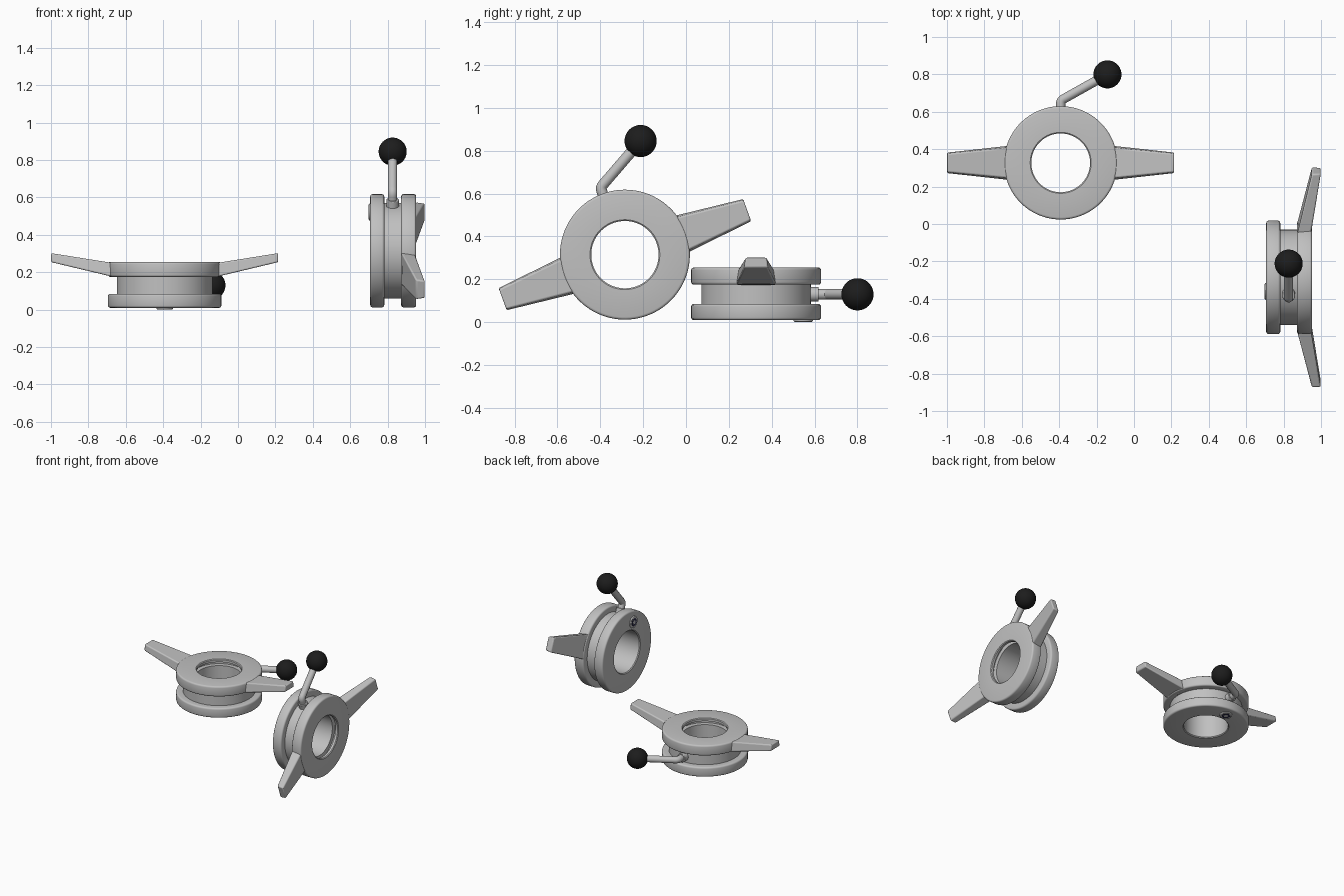
import bpy, bmesh, math
from mathutils import Matrix, Vector

if "Cube" in bpy.data.objects:
    bpy.data.objects.remove(bpy.data.objects["Cube"])


def material(name, rgb):
    m = bpy.data.materials.new(name)
    m.diffuse_color = (*rgb, 1)
    m.use_nodes = True
    m.node_tree.nodes["Principled BSDF"].inputs["Base Color"].default_value = m.diffuse_color
    return m


STEEL = material("brushed steel", (0.53, 0.53, 0.53))
BLACK = material("black plastic", (0.012, 0.012, 0.012))
NAVY = material("dark navy", (0.02, 0.02, 0.06))


def finish(name, bm, mat, world, bevel=0.0):
    bmesh.ops.recalc_face_normals(bm, faces=bm.faces)
    me = bpy.data.meshes.new(name)
    bm.to_mesh(me)
    bm.free()
    ob = bpy.data.objects.new(name, me)
    bpy.context.collection.objects.link(ob)
    me.materials.append(mat)
    ob.matrix_world = world
    if bevel:
        b = ob.modifiers.new("soft edges", 'BEVEL')
        b.width, b.segments, b.limit_method = bevel, 3, 'ANGLE'
    bpy.ops.object.select_all(action='DESELECT')
    ob.select_set(True)
    bpy.context.view_layer.objects.active = ob
    bpy.ops.object.shade_smooth_by_angle(angle=math.radians(35))
    return ob


def lathe(name, profile, mat, world, steps=96):
    """Spin a list of (radius, height) points around the z axis."""
    bm = bmesh.new()
    vs = [bm.verts.new((r, 0, z)) for r, z in profile]
    es = [bm.edges.new((a, b)) for a, b in zip(vs, vs[1:] + vs[:1])]
    bmesh.ops.spin(bm, geom=vs + es, axis=(0, 0, 1), cent=(0, 0, 0),
                   angle=2 * math.pi, steps=steps, use_merge=True)
    bmesh.ops.remove_doubles(bm, verts=bm.verts, dist=1e-5)
    return finish(name, bm, mat, world)


def rounded(r, z0, z1, c=0.012):
    """Outer edge of a flange with rounded rims, bottom to top."""
    arc = [math.radians(a) for a in (0, 30, 60, 90)]
    low = [(r - c + c * math.sin(a), z0 + c - c * math.cos(a)) for a in arc]
    high = [(r - c + c * math.cos(a), z1 - c + c * math.sin(a)) for a in arc]
    return low + high


def wing(name, side, world):
    # tapered arm rising from the upper flange
    bm = bmesh.new()
    ends = ((0.262, 0.094, 0.083, 0.172, 0.247), (0.607, 0.056, 0.049, 0.254, 0.302))
    loops = []
    for x, wide, narrow, z0, z1 in ends:
        pts = ((-wide, z0), (wide, z0), (narrow, z1), (-narrow, z1))
        loops.append([bm.verts.new((side * x, y, z)) for y, z in pts])
    for i in range(4):
        j = (i + 1) % 4
        bm.faces.new((loops[0][i], loops[0][j], loops[1][j], loops[1][i]))
    for l in loops:
        bm.faces.new(l)
    finish(name, bm, STEEL, world, 0.008)


def cylinder(name, r, depth, centre, rot, mat, world, bevel=0.0, sides=32):
    bm = bmesh.new()
    bmesh.ops.create_cone(bm, cap_ends=True, segments=sides, radius1=r, radius2=r,
                          depth=depth, matrix=Matrix.Translation(centre) @ rot)
    return finish(name, bm, mat, world, bevel)


def tube(name, points, r, mat, world):
    cu = bpy.data.curves.new(name, 'CURVE')
    cu.dimensions = '3D'
    cu.bevel_depth, cu.bevel_resolution, cu.use_fill_caps = r, 5, True
    sp = cu.splines.new('NURBS')
    sp.points.add(len(points) - 1)
    for p, co in zip(sp.points, points):
        p.co = (*co, 1)
    sp.order_u, sp.use_endpoint_u, sp.resolution_u = 3, True, 10
    tmp = bpy.data.objects.new(name + "_path", cu)
    bpy.context.collection.objects.link(tmp)
    me = bpy.data.meshes.new_from_object(tmp.evaluated_get(bpy.context.evaluated_depsgraph_get()))
    bpy.data.objects.remove(tmp)
    bm = bmesh.new()
    bm.from_mesh(me)
    bpy.data.meshes.remove(me)
    finish(name, bm, mat, world)


def clamp_nut(tag, world):
    # grooved body with a stepped bore
    profile = (rounded(0.303, 0.01, 0.085) + [(0.255, 0.085), (0.255, 0.175)]
               + rounded(0.303, 0.175, 0.255)
               + [(0.163, 0.255), (0.157, 0.25), (0.157, 0.232), (0.19, 0.232),
                  (0.19, 0.205), (0.157, 0.205), (0.157, 0.016), (0.163, 0.01)])
    lathe(tag + "_body", profile, STEEL, world)
    wing(tag + "_right_wing", 1, world)
    wing(tag + "_left_wing", -1, world)

    # lever: collar, bent rod, ball knob
    z = 0.13
    lie = Matrix.Rotation(math.pi / 2, 4, 'X')
    cylinder(tag + "_lever_collar", 0.034, 0.06, (0, 0.262, z), lie, STEEL, world, 0.004)
    knob = Vector((0.25, 0.473, z))
    bend = Vector((0, 0.333, z))
    way = (knob - bend).normalized()
    tube(tag + "_lever_rod", [(0, 0.25, z), (0, 0.295, z), bend, bend + way * 0.035,
                              bend + way * 0.1, knob], 0.025, STEEL, world)
    bm = bmesh.new()
    bmesh.ops.create_uvsphere(bm, u_segments=40, v_segments=24, radius=0.075,
                              matrix=Matrix.Translation(knob))
    finish(tag + "_ball_knob", bm, BLACK, world)

    # pivot screw on the lower face
    at, flat = (0, 0.22), Matrix.Identity(4)
    cylinder(tag + "_screw_head", 0.045, 0.018, (*at, 0.011), flat, STEEL, world, 0.005)
    cylinder(tag + "_screw_socket", 0.032, 0.006, (*at, 0.0035), flat, NAVY, world, 0, 6)
    cylinder(tag + "_screw_centre", 0.017, 0.006, (*at, 0.003), flat, STEEL, world, 0, 6)


# one nut lying flat, one standing on its rim with its axis along x
lying = Matrix.Translation((-0.392, 0.327, 0))
turn = Matrix(((0, 0, 1, 0), (1, 0, 0, 0), (0, 1, 0, 0), (0, 0, 0, 1)))
standing = (Matrix.Translation((0.697, -0.285, 0.315)) @ turn
            @ Matrix.Rotation(math.radians(20), 4, 'Z'))
clamp_nut("lying", lying)
clamp_nut("standing", standing)
